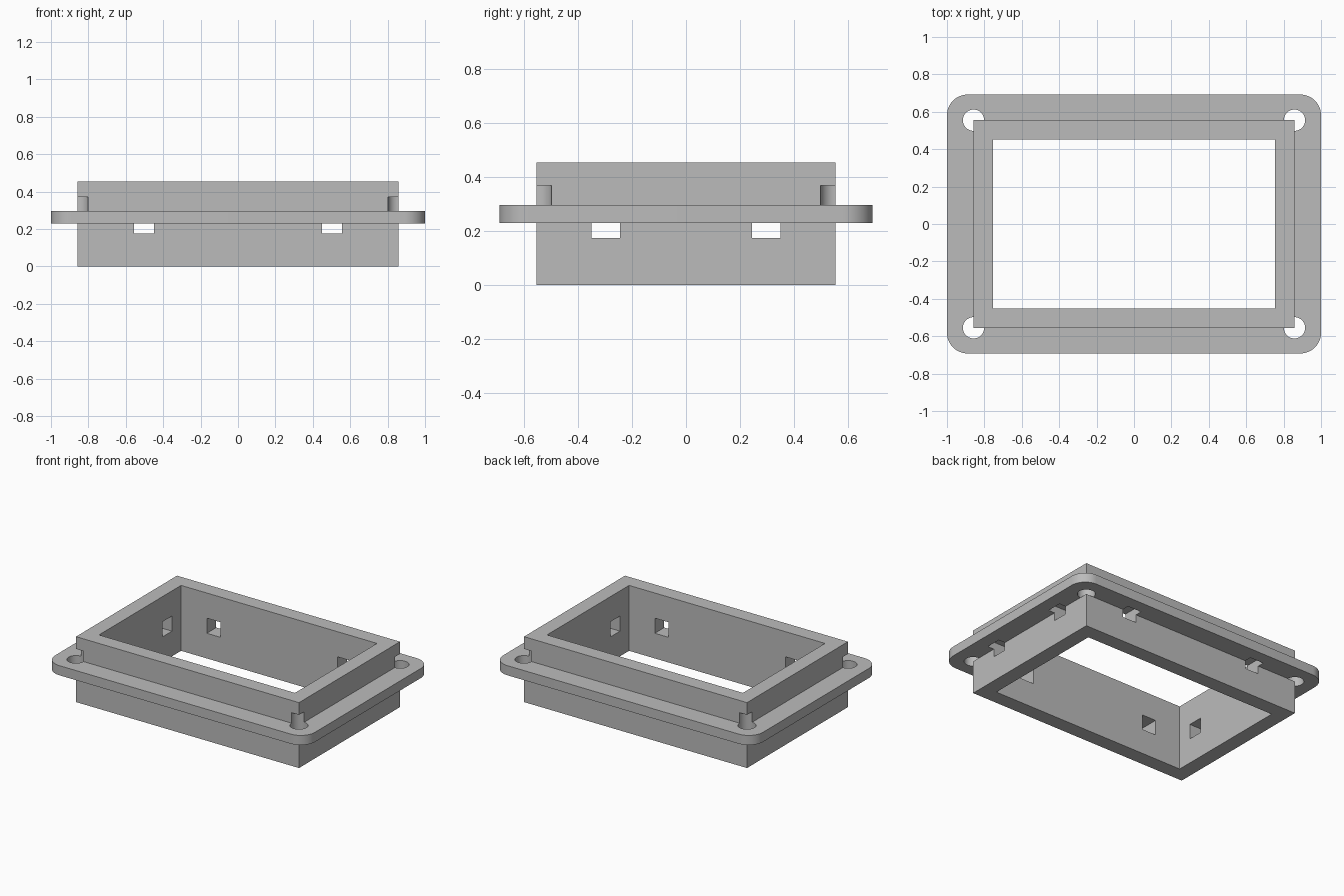
import bpy
import bmesh
import math

cube = bpy.data.objects.get("Cube")
if cube:
    bpy.data.objects.remove(cube, do_unlink=True)

# Main dimensions
WALL_X, WALL_Y, WALL_TOP = 0.858, 0.555, 0.455
THICK = 0.104
FLANGE_X, FLANGE_Y, CORNER_R = 1.0, 0.692, 0.11
FLANGE_LOW, FLANGE_TOP = 0.23, 0.297
HOLE_R, HOLE_TOP = 0.057, 0.37
SLOT_LOW, SLOT_TOP, SLOT_OUT = 0.175, 0.28, 0.05

grey = bpy.data.materials.new("plain grey")
grey.use_nodes = True
colour = (0.5, 0.5, 0.5, 1)
grey.diffuse_color = colour
grey.node_tree.nodes["Principled BSDF"].inputs["Base Color"].default_value = colour


def prism(name, outline, low, high):
    """Solid extruded upward from a closed outline."""
    bm = bmesh.new()
    face = bm.faces.new([bm.verts.new((x, y, low)) for x, y in outline])
    top = bmesh.ops.extrude_face_region(bm, geom=[face])["geom"]
    moved = [v for v in top if isinstance(v, bmesh.types.BMVert)]
    bmesh.ops.translate(bm, verts=moved, vec=(0, 0, high - low))
    bmesh.ops.recalc_face_normals(bm, faces=bm.faces)
    mesh = bpy.data.meshes.new(name)
    bm.to_mesh(mesh)
    bm.free()
    mesh.materials.append(grey)
    obj = bpy.data.objects.new(name, mesh)
    bpy.context.collection.objects.link(obj)
    return obj


def rect(cx, cy, hx, hy):
    return [(cx - hx, cy - hy), (cx + hx, cy - hy), (cx + hx, cy + hy), (cx - hx, cy + hy)]


def arc(cx, cy, r, start, sweep, steps):
    return [(cx + r * math.cos(start + sweep * i / steps),
             cy + r * math.sin(start + sweep * i / steps)) for i in range(steps + 1)]


def combine(target, tool, operation):
    """Apply a boolean and discard the tool."""
    mod = target.modifiers.new(operation, 'BOOLEAN')
    mod.operation, mod.object, mod.solver = operation, tool, 'EXACT'
    bpy.context.view_layer.objects.active = target
    bpy.ops.object.modifier_apply(modifier=mod.name)
    bpy.data.objects.remove(tool, do_unlink=True)


# Rectangular wall block with a rounded mounting flange
frame = prism("bezel_frame", rect(0, 0, WALL_X, WALL_Y), 0, WALL_TOP)
outline = []
for k, (sx, sy) in enumerate([(1, 1), (-1, 1), (-1, -1), (1, -1)]):
    outline += arc(sx * (FLANGE_X - CORNER_R), sy * (FLANGE_Y - CORNER_R),
                   CORNER_R, k * math.pi / 2, math.pi / 2, 12)
combine(frame, prism("flange", outline, FLANGE_LOW, FLANGE_TOP), 'UNION')

# Central opening
combine(frame, prism("opening", rect(0, 0, WALL_X - THICK, WALL_Y - THICK),
                     -0.1, WALL_TOP + 0.1), 'DIFFERENCE')

for sx in (-1, 1):
    for sy in (-1, 1):
        # Corner screw holes, biting into the wall corners above the flange
        hole = arc(sx * WALL_X, sy * WALL_Y, HOLE_R, 0, math.tau, 40)[:-1]
        combine(frame, prism("screw_hole", hole, FLANGE_LOW, HOLE_TOP), 'DIFFERENCE')
        # Clip slots through each wall, pocketed into the flange underside
        reach = THICK / 2 + SLOT_OUT
        mid_x, mid_y = WALL_X - THICK / 2, WALL_Y - THICK / 2
        for box in (rect(sx * 0.503, sy * mid_y, 0.053, reach),
                    rect(sx * mid_x, sy * 0.298, reach, 0.053)):
            combine(frame, prism("clip_slot", box, SLOT_LOW, SLOT_TOP), 'DIFFERENCE')

# Smooth the rounded corners and holes, keep the edges crisp
bpy.ops.object.select_all(action='DESELECT')
frame.select_set(True)
bpy.context.view_layer.objects.active = frame
bpy.ops.object.shade_smooth_by_angle(angle=math.radians(30))
